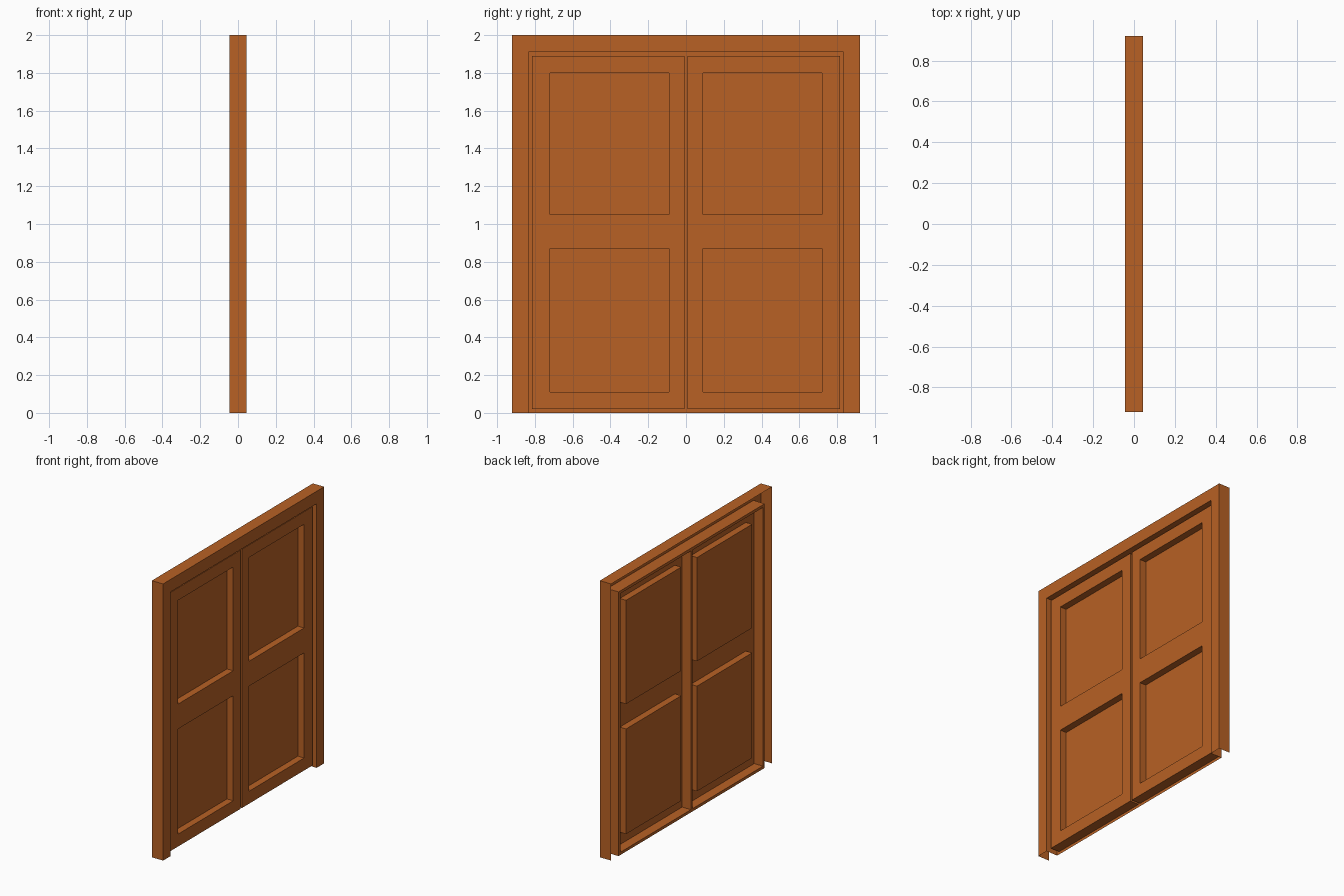
import bpy, bmesh

if "Cube" in bpy.data.objects:
    bpy.data.objects.remove(bpy.data.objects["Cube"])

X_FRONT, X_LEAF, X_PANEL, X_BACK = 0.045, 0.025, -0.025, -0.045

wood = bpy.data.materials.new("wood")
wood.diffuse_color = (0.48, 0.12, 0.018, 1)
wood.use_nodes = True
wood.node_tree.nodes["Principled BSDF"].inputs["Base Color"].default_value = wood.diffuse_color


def quad(bm, *points):
    bm.faces.new([bm.verts.new(p) for p in points])


def face(bm, x, y0, y1, z0, z1):
    """Flat rectangle facing +x."""
    quad(bm, (x, y0, z0), (x, y1, z0), (x, y1, z1), (x, y0, z1))


def walls(bm, y0, y1, z0, z1, xf, xb, inward=False, bottom=True):
    """Sides of a rectangle swept from xf back to xb."""
    loop = [(y0, z0), (y1, z0), (y1, z1), (y0, z1)]
    for i in range(0 if bottom else 1, 4):
        a, b = loop[i], loop[(i + 1) % 4]
        pts = [(xf, *a), (xb, *a), (xb, *b), (xf, *b)]
        quad(bm, *(pts[::-1] if inward else pts))


def finish(bm, name):
    bmesh.ops.remove_doubles(bm, verts=bm.verts, dist=1e-5)
    mesh = bpy.data.meshes.new(name)
    bm.to_mesh(mesh)
    bm.free()
    mesh.materials.append(wood)
    obj = bpy.data.objects.new(name, mesh)
    bpy.context.collection.objects.link(obj)


# Door frame: open-backed casing with outer sides and inner reveal
bm = bmesh.new()
face(bm, X_FRONT, -0.92, -0.835, 0, 1.91)
face(bm, X_FRONT, 0.835, 0.92, 0, 1.91)
quad(bm, *[(X_FRONT, y, z) for y, z in
           ((-0.92, 1.91), (-0.835, 1.91), (0.835, 1.91), (0.92, 1.91), (0.92, 2), (-0.92, 2))])
walls(bm, -0.92, 0.92, 0, 2, X_FRONT, X_BACK, bottom=False)
walls(bm, -0.835, 0.835, 0, 1.91, X_FRONT, X_BACK, inward=True, bottom=False)
finish(bm, "door_frame")

# Rebate: narrow strips closing the gaps around and between the leaves
bm = bmesh.new()
face(bm, X_BACK, -0.835, 0.835, 0, 0.02)
face(bm, X_BACK, -0.835, 0.835, 1.89, 1.91)
for y0, y1 in ((-0.835, -0.815), (-0.008, 0.008), (0.815, 0.835)):
    face(bm, X_BACK, y0, y1, 0.02, 1.89)
finish(bm, "gap_strips")

# Door leaves: each a shell with two sunken panels
for name, s in (("left_leaf", -1), ("right_leaf", 1)):
    ys = sorted(s * y for y in (0.008, 0.09, 0.72, 0.815))
    zs = [0.02, 0.11, 0.87, 1.05, 1.80, 1.89]
    bm = bmesh.new()
    for i in range(3):
        for j in range(5):
            cell = (ys[i], ys[i + 1], zs[j], zs[j + 1])
            if i == 1 and j in (1, 3):
                face(bm, X_PANEL, *cell)
                walls(bm, *cell, X_LEAF, X_PANEL, inward=True)
            else:
                face(bm, X_LEAF, *cell)
    walls(bm, ys[0], ys[-1], zs[0], zs[-1], X_LEAF, X_BACK)
    finish(bm, name)
